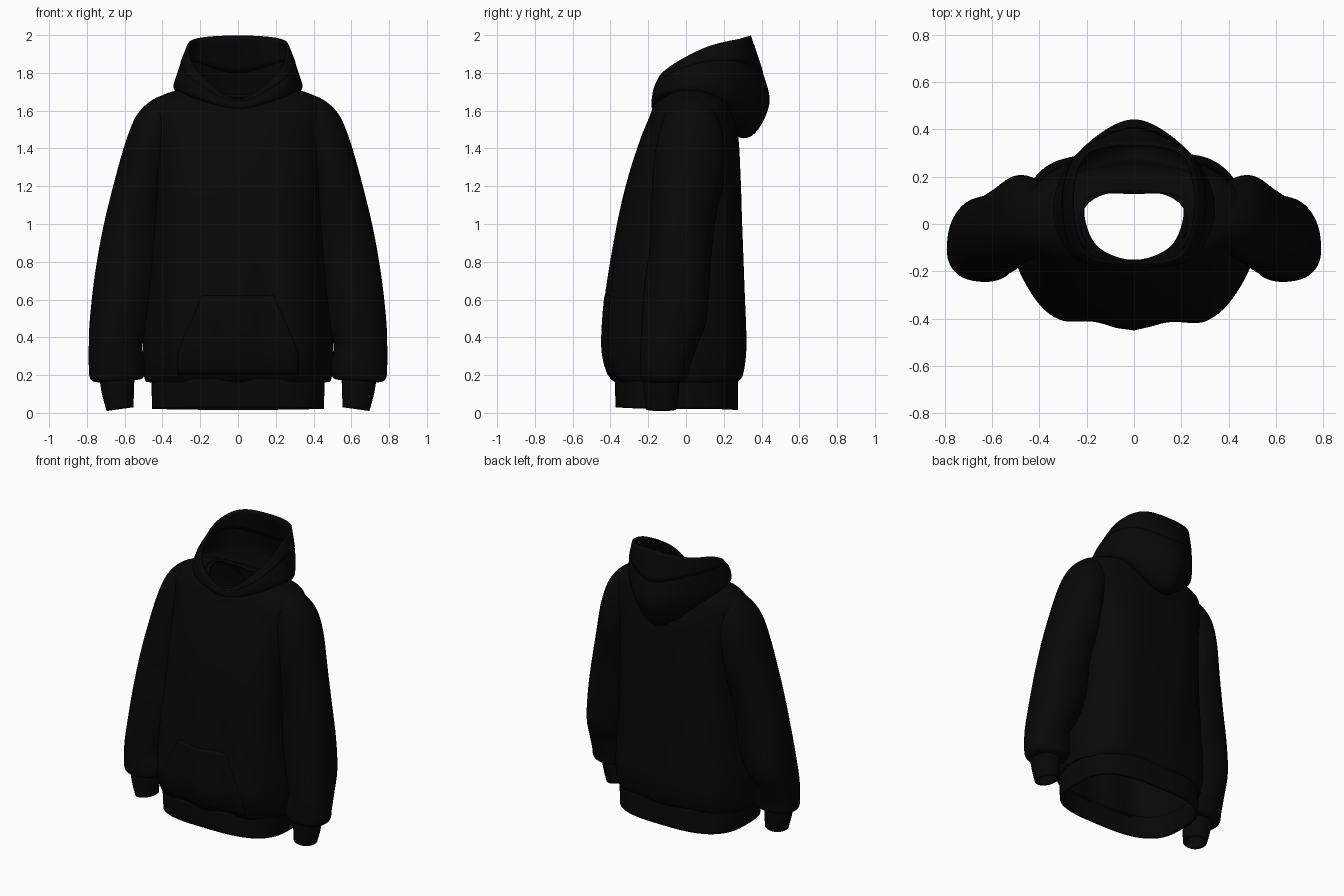
import bpy, bmesh, math
from mathutils import Vector
from mathutils.bvhtree import BVHTree

if "Cube" in bpy.data.objects:
    bpy.data.objects.remove(bpy.data.objects["Cube"])

black = bpy.data.materials.new("black fabric")
black.diffuse_color = (0.0022, 0.0022, 0.0022, 1)
black.use_nodes = True
black.node_tree.nodes["Principled BSDF"].inputs["Base Color"].default_value = black.diffuse_color


def spline(pts, steps, closed=False):
    """Catmull-Rom through rows of numbers or points."""
    pts = [Vector(p) for p in pts]
    n = len(pts)
    get = (lambda i: pts[i % n]) if closed else (lambda i: pts[max(0, min(n - 1, i))])
    out = []
    for i in range(n if closed else n - 1):
        a, b, c, d = (get(i + k) for k in (-1, 0, 1, 2))
        for s in range(steps):
            t = s / steps
            out.append(0.5 * (2 * b + (c - a) * t + (2 * a - 5 * b + 4 * c - d) * t * t
                              + (3 * b - a - 3 * c + d) * t ** 3))
    if not closed:
        out.append(pts[-1])
    return out


def skin(name, rings, closed=True, thick=0.012, mirror=False):
    """Cloth surface through a list of rings with equal point counts."""
    bm = bmesh.new()
    vs = [[bm.verts.new(p) for p in r] for r in rings]
    n = len(rings[0])
    for r0, r1 in zip(vs, vs[1:]):
        for j in range(n if closed else n - 1):
            k = (j + 1) % n
            bm.faces.new((r0[j], r0[k], r1[k], r1[j]))
    bmesh.ops.recalc_face_normals(bm, faces=bm.faces)
    me = bpy.data.meshes.new(name)
    bm.to_mesh(me)
    bm.free()
    me.materials.append(black)
    ob = bpy.data.objects.new(name, me)
    bpy.context.collection.objects.link(ob)
    if mirror:
        ob.modifiers.new("mirror", "MIRROR")
    m = ob.modifiers.new("cloth", "SOLIDIFY")
    m.thickness, m.offset = thick, 0
    bpy.ops.object.select_all(action="DESELECT")
    ob.select_set(True)
    bpy.context.view_layer.objects.active = ob
    bpy.ops.object.shade_smooth_by_angle(angle=math.radians(50))
    return ob


def clamp(v):
    return max(0, min(1, v))


def power(v, n):
    return math.copysign(abs(v) ** (2 / n), v)


def torso_ring(row, folds, count=96):
    """Rounded-box ring: height, half width, front y, back y, front and back dip."""
    z, hw, yf, yb, df, db = row
    fade = folds * clamp((1.15 - z) / 0.7)
    ring = []
    for i in range(count):
        a = math.tau * i / count
        s, c = math.sin(a), math.cos(a)
        n = 3.0 - 0.4 * clamp((z - 1.2) / 0.4) - (0.5 * clamp((z - 1.6) / 0.1) if c > 0 else 0)
        x = hw * power(s, n)
        y = (yf + yb) / 2 - (yb - yf) / 2 * power(c, n)
        if c > 0:
            y -= fade * 0.016 * (math.cos(19 * x + 0.6 * z) - 1) * c
        else:
            y += fade * 0.008 * (math.cos(16 * x + 1.5 * z) - 1) * -c
        x += math.copysign(fade * 0.032 * abs(s) ** 20, s)
        ring.append((x, y, z - (df if c > 0 else db) * c * c))
    return ring


# Torso, from the bloused waist up to the neck opening
body_rows = [
    (0.165, .45, -.37, .265, 0, 0), (0.20, .46, -.405, .295, 0, 0),
    (0.30, .468, -.435, .312, 0, 0), (0.42, .465, -.44, .315, 0, 0),
    (0.65, .45, -.42, .305, 0, 0), (1.00, .432, -.36, .292, 0, 0),
    (1.25, .43, -.30, .283, 0, 0), (1.45, .445, -.235, .272, 0, 0),
    (1.57, .465, -.19, .245, .01, 0), (1.64, .445, -.172, .225, .03, 0),
    (1.69, .365, -.165, .185, .065, .02), (1.72, .225, -.155, .14, .105, .04)]
body = skin("torso", [torso_ring(r, 1) for r in spline(body_rows, 5)])

# Ribbed waistband
hem_rows = [(0.022, .445, -.363, .266, -.008, .006), (0.10, .448, -.366, .266, 0, 0),
            (0.18, .45, -.368, .266, 0, 0)]
skin("waistband", [torso_ring(r, 0) for r in spline(hem_rows, 4)], thick=0.018)

# Front pocket laid on the torso surface
tree = BVHTree.FromPolygons([v.co for v in body.data.vertices],
                            [p.vertices[:] for p in body.data.polygons])
grid = []
for i in range(17):
    z = 0.20 + 0.42 * i / 16
    half = 0.32 - 0.13 * max(0, (z - 0.32) / 0.30)
    row = []
    for j in range(41):
        x = half * (j / 20 - 1)
        hit = tree.ray_cast(Vector((x, -2, z)), Vector((0, 1, 0)))[0]
        row.append((x, hit.y - 0.006, z))
    grid.append(row)
skin("front_pocket", grid, closed=False, thick=0.006)


def arm_ring(row, folds, count=56):
    """Ring between an outer and an inner (x, z) point, with front and back y."""
    ox, oz, ix, iz, yf, yb = row
    ring = []
    for i in range(count):
        a = math.tau * i / count
        c, s = math.cos(a), math.sin(a)
        k = 1 + folds * 0.02 * math.sin(3 * a + 9 * oz) * clamp((1.5 - oz) * 2)
        u, v = power(c, 2.15) * (k if c < 0.5 else 1), power(s, 2.15) * k
        ring.append(((ox + ix) / 2 + (ox - ix) / 2 * u, (yf + yb) / 2 + (yb - yf) / 2 * v,
                     (oz + iz) / 2 + (oz - iz) / 2 * u))
    return ring


# Sleeves, shoulder to gathered wrist
sleeve_rows = [
    (.37, 1.685, .385, 1.30, -.11, .16), (.45, 1.652, .39, 1.23, -.135, .185),
    (.53, 1.575, .40, 1.15, -.155, .20), (.59, 1.43, .405, 1.06, -.17, .195),
    (.655, 1.20, .41, .94, -.178, .155), (.71, .97, .42, .80, -.188, .13),
    (.752, .73, .435, .62, -.212, .12), (.778, .50, .475, .46, -.23, .10),
    (.784, .36, .515, .36, -.238, .05), (.784, .25, .495, .25, -.24, .015),
    (.775, .18, .505, .19, -.235, 0), (.72, .165, .555, .18, -.21, -.045)]
skin("sleeves", [arm_ring(r, 1) for r in spline(sleeve_rows, 5)], mirror=True)

# Ribbed cuffs
cuff_rows = [(.725, .18, .556, .19, -.222, -.042), (.712, .10, .559, .11, -.215, -.047),
             (.688, .012, .561, .03, -.205, -.057)]
skin("cuffs", [arm_ring(r, 0) for r in spline(cuff_rows, 4)], thick=0.016, mirror=True)

# Hood: lines from neck seam to rim at front, front corner, side, back corner, back
front = [(0, -.155, 1.615), (0, -.165, 1.61), (0, -.172, 1.615), (0, -.176, 1.625),
         (0, -.175, 1.635), (0, -.17, 1.645), (0, -.16, 1.655)]
corner_f = [(.15, -.10, 1.67), (.175, -.12, 1.665), (.205, -.135, 1.665), (.235, -.142, 1.685),
            (.24, -.142, 1.72), (.23, -.138, 1.755), (.20, -.125, 1.79)]
side = [(.21, .03, 1.715), (.25, .03, 1.705), (.30, .03, 1.70), (.335, .05, 1.725),
        (.32, .06, 1.78), (.295, .07, 1.85), (.262, .09, 1.925)]
corner_b = [(.18, .12, 1.70), (.21, .17, 1.67), (.24, .21, 1.635), (.255, .25, 1.66),
            (.255, .27, 1.75), (.24, .28, 1.86), (.205, .295, 1.983)]
back = [(0, .13, 1.68), (0, .235, 1.62), (0, .27, 1.475), (0, .36, 1.485),
        (0, .435, 1.64), (0, .40, 1.80), (0, .335, 1.995)]
flip = lambda line: [(-x, y, z) for x, y, z in line]
lines = [front, corner_f, side, corner_b, back, flip(corner_b), flip(side), flip(corner_f)]
lines = [spline(l, 5) for l in lines]
hood = [spline(ring, 10, closed=True) for ring in zip(*lines)]
skin("hood", hood, thick=0.014)

# Stitched edge around the hood opening
skin("hood_rim", hood[-6:], thick=0.018)
